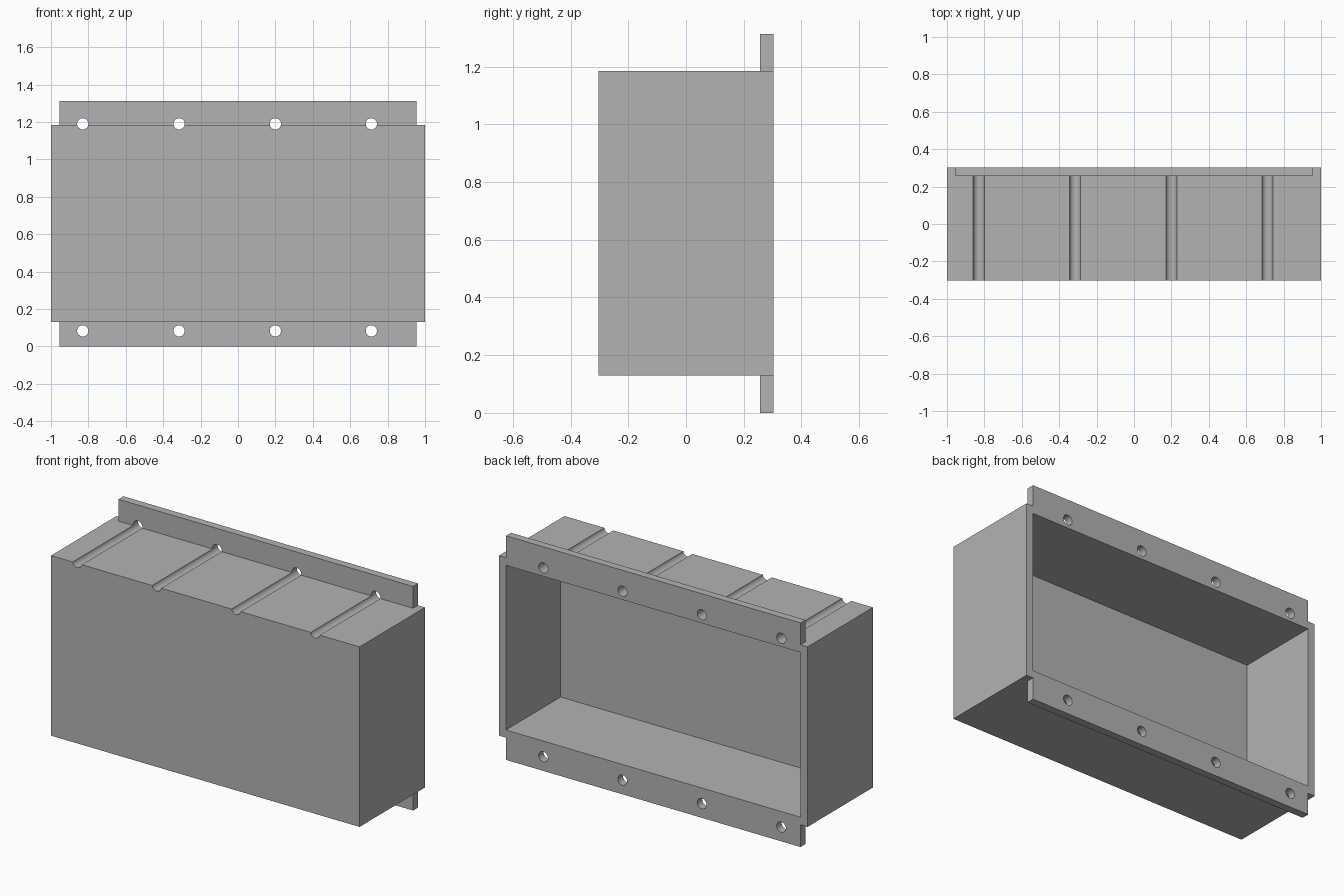
import bpy
import math

HALF_DEPTH = 0.303
BODY_BOTTOM, BODY_TOP = 0.13, 1.185
HEIGHT = 1.313
WALL = 0.045
FRONT_WALL = 0.1
FLANGE = 0.046
HOLE_X = (-0.83, -0.315, 0.2, 0.713)
HOLE_Z = (0.083, 1.19)

cube = bpy.data.objects.get("Cube")
if cube:
    bpy.data.objects.remove(cube, do_unlink=True)

grey = bpy.data.materials.new("plain_grey")
grey.use_nodes = True
colour = (0.45, 0.45, 0.45, 1)
grey.diffuse_color = colour
grey.node_tree.nodes["Principled BSDF"].inputs["Base Color"].default_value = colour


def box(name, low, high):
    """Box between two opposite corners."""
    bpy.ops.mesh.primitive_cube_add(size=1)
    obj = bpy.context.object
    obj.name = name
    obj.location = [(a + b) / 2 for a, b in zip(low, high)]
    obj.scale = [b - a for a, b in zip(low, high)]
    bpy.ops.object.transform_apply(location=True, scale=True)
    obj.data.materials.append(grey)
    return obj


def combine(target, other, operation):
    """Apply a boolean and remove the helper."""
    mod = target.modifiers.new(operation.lower(), "BOOLEAN")
    mod.operation = operation
    mod.solver = "EXACT"
    mod.object = other
    bpy.context.view_layer.objects.active = target
    bpy.ops.object.modifier_apply(modifier=mod.name)
    bpy.data.objects.remove(other, do_unlink=True)


# Main block with a mounting plate that projects above and below its back
housing = box("housing", (-1, -HALF_DEPTH, BODY_BOTTOM), (1, HALF_DEPTH, BODY_TOP))
plate = box("flange_plate", (WALL - 1, HALF_DEPTH - FLANGE, 0),
            (1 - WALL, HALF_DEPTH, HEIGHT))
combine(housing, plate, "UNION")

# Cavity open at the back
cavity = box("cavity_cutter", (WALL - 1, FRONT_WALL - HALF_DEPTH, BODY_BOTTOM + WALL),
             (1 - WALL, HALF_DEPTH + 0.2, BODY_TOP - WALL))
combine(housing, cavity, "DIFFERENCE")

# Screw holes; the upper row also leaves grooves along the top
for z in HOLE_Z:
    for x in HOLE_X:
        bpy.ops.mesh.primitive_cylinder_add(vertices=32, radius=0.03, depth=1,
                                            location=(x, 0, z),
                                            rotation=(math.pi / 2, 0, 0))
        drill = bpy.context.object
        drill.data.materials.append(grey)
        combine(housing, drill, "DIFFERENCE")

# Smooth hole walls, crisp edges elsewhere
bpy.ops.object.select_all(action="DESELECT")
housing.select_set(True)
bpy.context.view_layer.objects.active = housing
bpy.ops.object.shade_smooth_by_angle(angle=math.radians(30))
